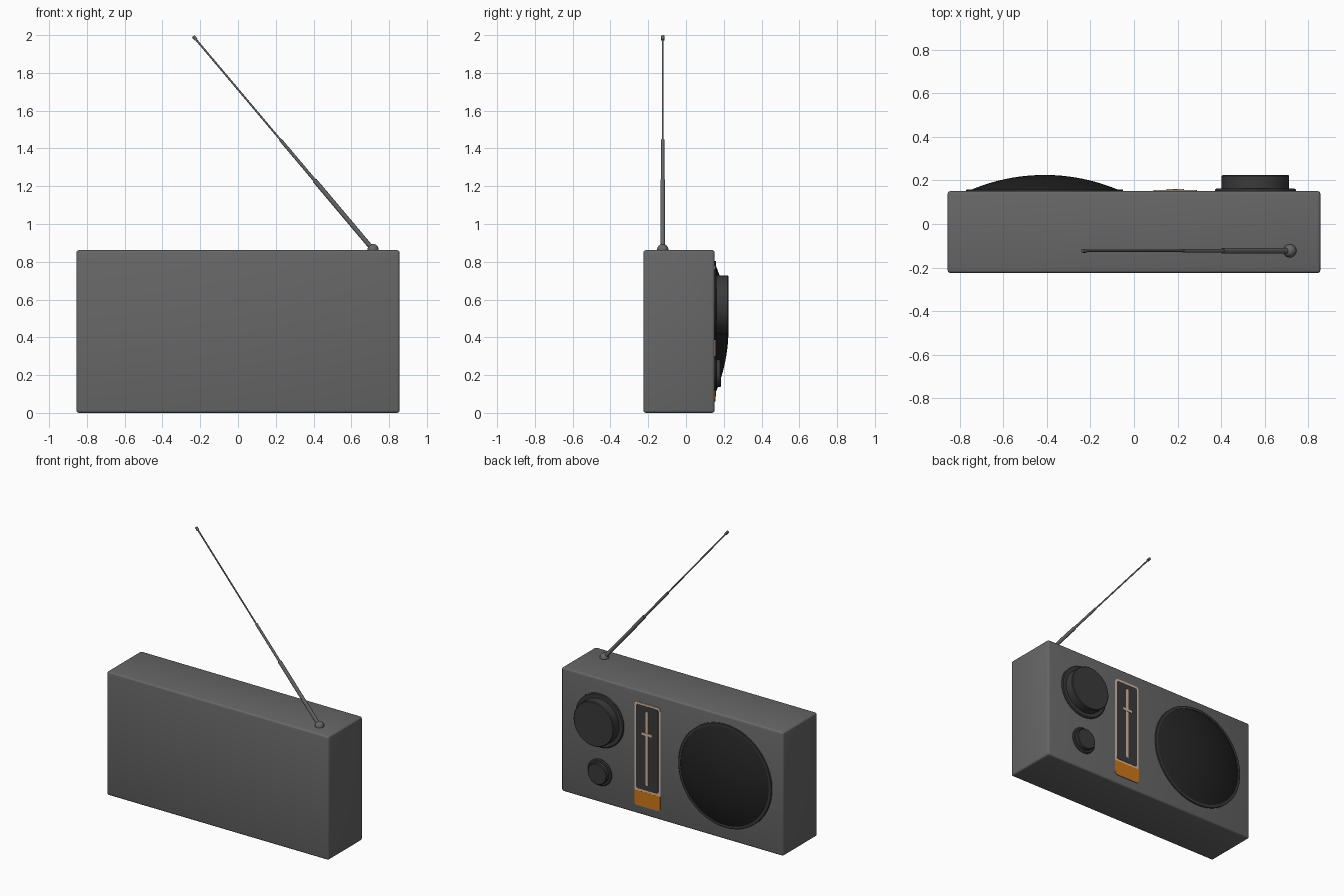
import bpy, bmesh, math
from mathutils import Vector

if "Cube" in bpy.data.objects:
    bpy.data.objects.remove(bpy.data.objects["Cube"])


def material(name, rgb):
    m = bpy.data.materials.new(name)
    m.diffuse_color = (*rgb, 1)
    m.use_nodes = True
    m.node_tree.nodes["Principled BSDF"].inputs["Base Color"].default_value = m.diffuse_color
    return m


GREY = material("casing grey", (0.135, 0.135, 0.135))
DARK = material("knob charcoal", (0.043, 0.043, 0.043))
BLACK = material("speaker black", (0.016, 0.016, 0.016))
BEIGE = material("trim beige", (0.66, 0.48, 0.37))
ORANGE = material("accent orange", (0.63, 0.19, 0.010))


def finish(bm, name, mat, smooth=True):
    bmesh.ops.remove_doubles(bm, verts=bm.verts, dist=1e-6)
    bmesh.ops.recalc_face_normals(bm, faces=bm.faces)
    me = bpy.data.meshes.new(name)
    bm.to_mesh(me)
    bm.free()
    me.materials.append(mat)
    ob = bpy.data.objects.new(name, me)
    bpy.context.collection.objects.link(ob)
    if smooth:
        bpy.ops.object.select_all(action='DESELECT')
        ob.select_set(True)
        bpy.context.view_layer.objects.active = ob
        bpy.ops.object.shade_smooth_by_angle(angle=math.radians(35))
    return ob


def lathe(name, profile, origin, axis, mat, segs=64):
    """Revolve (radius, height) points around an axis through origin."""
    bm = bmesh.new()
    rot = Vector((0, 0, 1)).rotation_difference(Vector(axis)).to_matrix()
    rings = []
    for r, h in profile:
        n = segs if r > 0 else 1
        rings.append([bm.verts.new(Vector(origin) + rot @ Vector((
            r * math.cos(2 * math.pi * i / segs), r * math.sin(2 * math.pi * i / segs), h)))
            for i in range(n)])
    for a, b in zip(rings, rings[1:]):
        for i in range(segs):
            j = (i + 1) % segs
            quad = [a[i % len(a)], a[j % len(a)], b[j % len(b)], b[i % len(b)]]
            bm.faces.new(list(dict.fromkeys(quad)))
    return finish(bm, name, mat)


def plate(name, x0, x1, z0, z1, y0, y1, mat, r_top=0.0, r_bot=0.0):
    """Flat plate on the control face with rounded top / bottom corners."""
    bm = bmesh.new()
    corners = [(x1, z1, -1, -1, r_top, 0), (x0, z1, 1, -1, r_top, 90),
               (x0, z0, 1, 1, r_bot, 180), (x1, z0, -1, 1, r_bot, 270)]
    verts = []
    for x, z, sx, sz, r, start in corners:
        for k in range(7 if r else 1):
            a = math.radians(start + 15 * k)
            verts.append(bm.verts.new((x + sx * r + r * math.cos(a), y0,
                                       z + sz * r + r * math.sin(a))))
    face = bm.faces.new(verts)
    ext = bmesh.ops.extrude_face_region(bm, geom=[face])["geom"]
    bmesh.ops.translate(bm, verts=[v for v in ext if isinstance(v, bmesh.types.BMVert)],
                        vec=(0, y1 - y0, 0))
    return finish(bm, name, mat, smooth=False)


# casing with softened edges
bm = bmesh.new()
bmesh.ops.create_cube(bm, size=1)
for v in bm.verts:
    v.co = (v.co.x * 1.71, v.co.y * 0.376 - 0.037, v.co.z * 0.862 + 0.431)
bmesh.ops.bevel(bm, geom=bm.edges[:], offset=0.013, segments=3, profile=0.5, affect='EDGES')
finish(bm, "casing", GREY)

FACE = 0.151
OUT = (0, 1, 0)

# speaker rim and domed grille
SPK = (-0.41, FACE, 0.445)
lathe("speaker_rim", [(0.34, -0.005), (0.36, -0.005), (0.36, 0.005), (0.356, 0.008),
                      (0.34, 0.008), (0.34, -0.005)], SPK, OUT, DARK, 96)
h, r = 0.070, 0.342
R = (r * r + h * h) / (2 * h)
a_max = math.asin(r / R)
dome = [(R * math.sin(a_max * k / 12), R * math.cos(a_max * k / 12) - R + h + 0.004)
        for k in range(12, 0, -1)]
lathe("speaker_grille", [(r, -0.004)] + dome + [(0, h + 0.004)], SPK, OUT, BLACK, 96)

# tuning and volume knobs, each on a thin collar
for name, z, rad, collar, depth in (("tuning", 0.573, 0.155, 0.186, 0.074),
                                    ("volume", 0.210, 0.074, 0.092, 0.035)):
    c = (0.557, FACE, z)
    lathe(name + "_knob_collar", [(0, -0.004), (collar, -0.004), (collar, 0.006),
                                  (collar - 0.006, 0.011), (0, 0.011)], c, OUT, DARK)
    lathe(name + "_knob", [(0, 0.005), (rad, 0.005), (rad, depth - 0.005),
                           (rad - 0.005, depth), (0, depth)], c, OUT, DARK)

# tuning dial: beige frame, dark window, orange foot, scale line and pointer
plate("dial_frame", 0.09, 0.29, 0.165, 0.78, 0.148, 0.155, BEIGE, r_top=0.022)
plate("dial_foot", 0.09, 0.29, 0.06, 0.165, 0.148, 0.1555, ORANGE, r_bot=0.022)
plate("dial_window", 0.105, 0.275, 0.18, 0.765, 0.150, 0.157, DARK, 0.014, 0.014)
plate("dial_scale_line", 0.180, 0.200, 0.215, 0.73, 0.152, 0.159, BEIGE, 0.008, 0.008)
plate("dial_pointer", 0.150, 0.230, 0.563, 0.581, 0.153, 0.161, BEIGE, 0.007, 0.007)

# antenna pivot ball
base = Vector((0.715, -0.123, 0.864))
tip = Vector((-0.237, -0.123, 1.994))
ball = [(0.03 * math.sin(math.pi * k / 12), -0.03 * math.cos(math.pi * k / 12))
        for k in range(1, 12)]
lathe("antenna_pivot", [(0, -0.03)] + ball + [(0, 0.03)], base, (0, 0, 1), GREY, 32)

# telescopic antenna in three stages with a tip button
axis = tip - base
L = axis.length
lathe("antenna_rod", [(0, 0), (0.0125, 0), (0.0125, 0.325 * L), (0.0085, 0.325 * L),
                      (0.0085, 0.515 * L), (0.005, 0.515 * L), (0.005, L - 0.025),
                      (0.009, L - 0.025), (0.009, L), (0, L)],
      base, axis.normalized(), GREY, 20)
